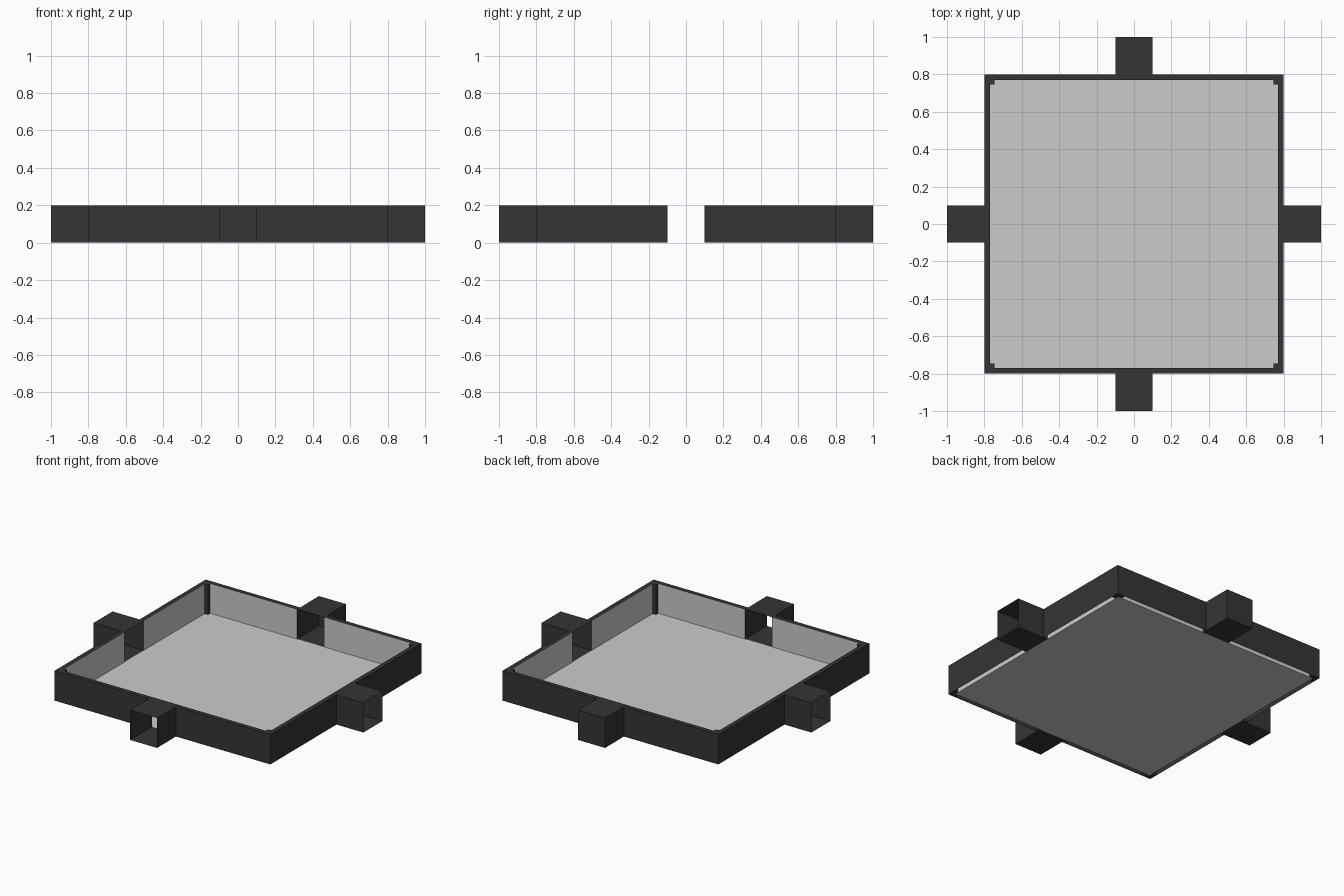
import bpy, bmesh
from math import pi
from mathutils import Matrix

if "Cube" in bpy.data.objects:
    bpy.data.objects.remove(bpy.data.objects["Cube"])

OUT, INN, POST, END = 0.80, 0.77, 0.745, 1.0   # wall outside, lining, post, doorway end
D, H = 0.1, 0.2                                # doorway half width, height

dark = bpy.data.materials.new("dark")
dark.diffuse_color = (0.035, 0.035, 0.035, 1)
dark.use_nodes = True
dark.node_tree.nodes["Principled BSDF"].inputs["Base Color"].default_value = dark.diffuse_color


def finish(bm, name, turn=0, mat=None):
    bm.transform(Matrix.Rotation(turn * pi / 2, 4, 'Z'))
    me = bpy.data.meshes.new(name)
    bm.to_mesh(me)
    bm.free()
    ob = bpy.data.objects.new(name, me)
    bpy.context.collection.objects.link(ob)
    if mat:
        me.materials.append(mat)
    return ob


def flat(bm, x0, x1, y0, y1, z):
    """Horizontal sheet facing up."""
    pts = [(x0, y0), (x1, y0), (x1, y1), (x0, y1)]
    bm.faces.new([bm.verts.new((x, y, z)) for x, y in pts])


def upright(bm, a, b):
    """Vertical sheet of full height between two plan points."""
    pts = [(*a, 0), (*b, 0), (*b, H), (*a, H)]
    bm.faces.new([bm.verts.new(p) for p in pts])


# floor sheet
bm = bmesh.new()
flat(bm, -INN, INN, -INN, INN, 0)
finish(bm, "floor")

# each side is modelled at the front and turned into place
for turn, side in enumerate(("front", "right", "back", "left")):
    # dark outer wall with a door gap, and its flat top rim
    bm = bmesh.new()
    upright(bm, (-POST, -OUT), (-D, -OUT))
    upright(bm, (D, -OUT), (POST, -OUT))
    flat(bm, -POST, POST, -OUT, -INN, H)
    finish(bm, side + "_wall", turn, dark)

    # pale inner lining, hollow gap behind it
    bm = bmesh.new()
    upright(bm, (-D, -INN), (-POST, -INN))
    upright(bm, (POST, -INN), (D, -INN))
    finish(bm, side + "_lining", turn)

    # doorway tunnel; only the back one is closed at its end
    bm = bmesh.new()
    upright(bm, (-D, -INN), (-D, -END))
    upright(bm, (D, -END), (D, -INN))
    flat(bm, -D, D, -END, -OUT, H)
    flat(bm, -D, D, -END, -INN, 0)
    if side == "back":
        upright(bm, (-D, -END), (D, -END))
    finish(bm, side + "_doorway", turn, dark)

    # corner post
    bm = bmesh.new()
    w, c = OUT - POST, (OUT + POST) / 2
    bmesh.ops.create_cube(bm, size=1, matrix=Matrix.Translation((c, -c, H / 2))
                          @ Matrix.Diagonal((w, w, H, 1)))
    finish(bm, side + "_corner_post", turn, dark)
